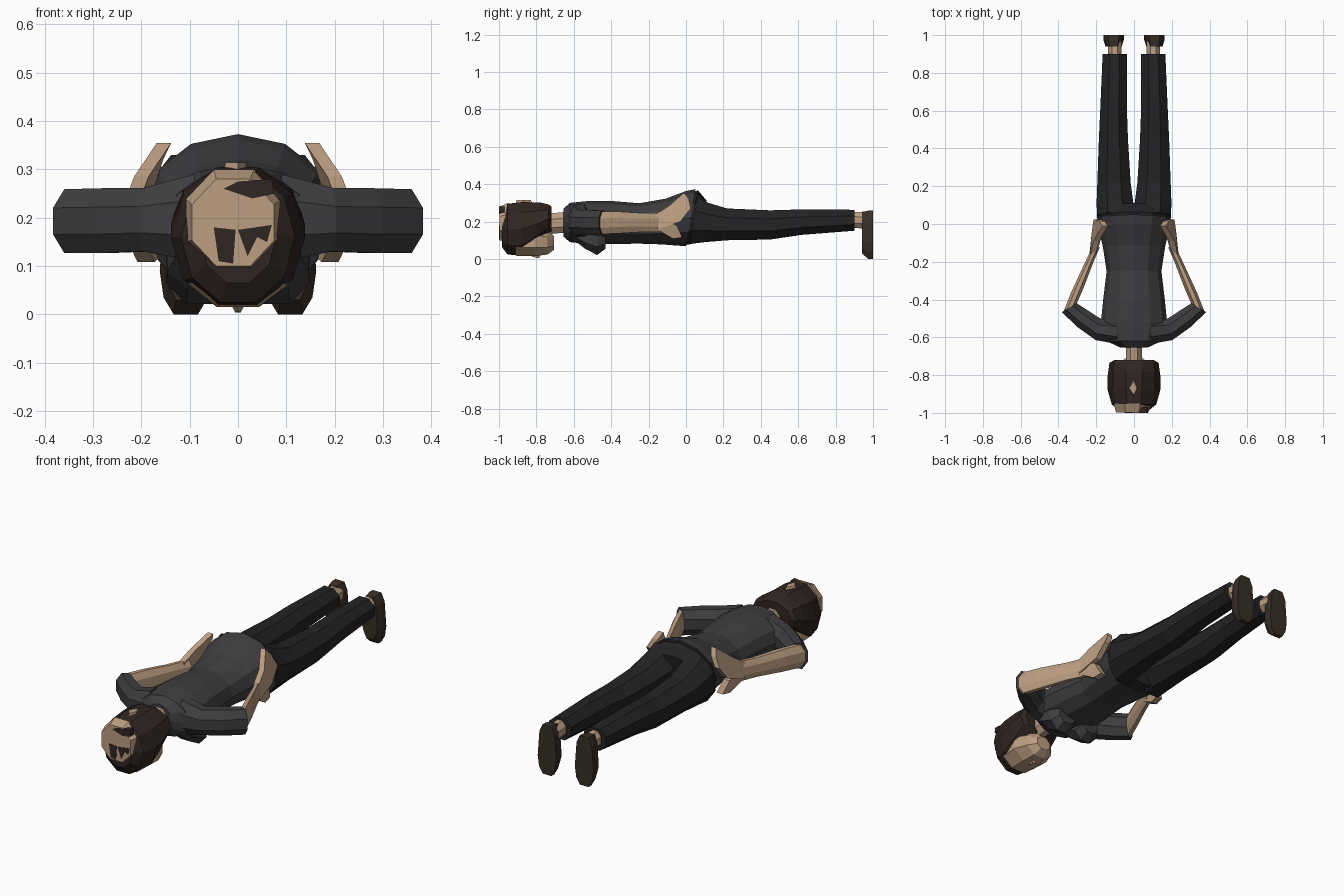
import bpy, bmesh
from math import cos, sin, pi
from mathutils import Vector


def material(name, rgb):
    m = bpy.data.materials.new(name)
    m.diffuse_color = (*rgb, 1)
    return m


SKIN = material("skin", (0.50, 0.34, 0.22))
HAIR = material("hair", (0.030, 0.019, 0.016))
SHIRT = material("shirt_grey", (0.048, 0.048, 0.052))
PANTS = material("trouser_black", (0.017, 0.017, 0.019))
SHOE = material("shoe_brown", (0.040, 0.028, 0.020))


def finish(name, bm, mat):
    bmesh.ops.recalc_face_normals(bm, faces=bm.faces[:])
    me = bpy.data.meshes.new(name)
    bm.to_mesh(me)
    bm.free()
    me.materials.append(mat)
    ob = bpy.data.objects.new(name, me)
    bpy.context.collection.objects.link(ob)
    return ob


def bridge(bm, rings):
    n = len(rings[0])
    rv = [[bm.verts.new(p) for p in r] for r in rings]
    for a, b in zip(rv, rv[1:]):
        for i in range(n):
            j = (i + 1) % n
            bm.faces.new((a[i], a[j], b[j], b[i]))
    bm.faces.new(rv[0])
    bm.faces.new(rv[-1])


def build(name, rings, mat, pair=False):
    bm = bmesh.new()
    for s in ((1, -1) if pair else (1,)):
        bridge(bm, [[(s * p[0], p[1], p[2]) for p in r] for r in rings])
    return finish(name, bm, mat)


def section(x, y, z, rx, rz, yaw=0, skew=0, n=8, flat=True):
    """Ring across the y axis; skew leans its top toward +y, yaw turns it about z."""
    off, k = (pi / n, 1 / cos(pi / n)) if flat else (0, 1)
    ring = []
    for i in range(n):
        c, s = k * cos(off + 2 * pi * i / n), k * sin(off + 2 * pi * i / n)
        ring.append((x + rx * c * cos(yaw), y + rx * c * sin(yaw) + skew * s, z + rz * s))
    return ring


def loft(name, secs, mat, pair=False, n=8, flat=True):
    return build(name, [section(*s, n=n, flat=flat) for s in secs], mat, pair)


# Shirt body, face down, hem leaning up over the seat
loft("shirt_body", [
    (0, -0.655, 0.195, 0.07, 0.075),
    (0, -0.62, 0.195, 0.145, 0.105),
    (0, -0.52, 0.195, 0.175, 0.115),
    (0, -0.40, 0.195, 0.163, 0.115),
    (0, -0.25, 0.190, 0.145, 0.108),
    (0, -0.12, 0.200, 0.165, 0.122, 0, 0.01),
    (0, -0.02, 0.217, 0.188, 0.146, 0, 0.02),
    (0, 0.025, 0.221, 0.195, 0.152, 0, 0.025),
], SHIRT, n=12, flat=False)

# Bust
loft("shirt_bust", [
    (0.07, -0.61, 0.14, 0.055, 0.03),
    (0.075, -0.54, 0.11, 0.072, 0.055),
    (0.078, -0.475, 0.095, 0.070, 0.074),
    (0.075, -0.43, 0.10, 0.050, 0.045),
], SHIRT, pair=True)

# Sleeves
loft("sleeves", [
    (0.09, -0.57, 0.200, 0.065, 0.090, -1.57),
    (0.19, -0.558, 0.196, 0.058, 0.066, -1.35),
    (0.27, -0.503, 0.194, 0.052, 0.067, -1.0),
    (0.343, -0.443, 0.193, 0.046, 0.066, -0.53),
], SHIRT, pair=True)

# Forearms
loft("forearms", [
    (0.338, -0.442, 0.193, 0.040, 0.060, -0.53),
    (0.300, -0.350, 0.195, 0.037, 0.058, -0.40),
    (0.245, -0.220, 0.195, 0.030, 0.050, -0.40),
    (0.205, -0.130, 0.195, 0.025, 0.052, -0.30),
], SKIN, pair=True)


# Hands on hips: flat outlines given thickness
def plate(name, pts, t):
    inner = [(x - t, y, z) for x, y, z in pts]
    return build(name, [pts, inner], SKIN, pair=True)


plate("hands", [(0.235, -0.15, 0.16), (0.232, -0.16, 0.24), (0.215, -0.09, 0.285),
                (0.168, -0.01, 0.355), (0.185, 0.015, 0.32), (0.214, 0.025, 0.27),
                (0.222, -0.03, 0.20)], 0.030)
plate("thumbs", [(0.230, -0.15, 0.155), (0.232, -0.13, 0.21), (0.218, -0.05, 0.18),
                 (0.200, -0.02, 0.115), (0.208, -0.07, 0.108)], 0.035)

# Trousers: hip block and legs
loft("trouser_hips", [
    (0, -0.01, 0.215, 0.184, 0.143, 0, 0.03),
    (0, 0.03, 0.220, 0.194, 0.146, 0, 0.035),
    (0, 0.09, 0.200, 0.192, 0.112, 0, 0.02),
], PANTS, n=12, flat=False)
loft("trouser_legs", [
    (0.098, 0.04, 0.205, 0.097, 0.125, 0, 0.02),
    (0.101, 0.11, 0.195, 0.097, 0.105, 0, 0.01),
    (0.106, 0.22, 0.185, 0.088, 0.085),
    (0.109, 0.45, 0.182, 0.077, 0.078),
    (0.108, 0.62, 0.197, 0.070, 0.068),
    (0.102, 0.90, 0.207, 0.064, 0.056),
], PANTS, pair=True)

# Ankles and shoes, toes pointing down
loft("ankles", [
    (0.102, 0.88, 0.21, 0.034, 0.042),
    (0.102, 0.965, 0.205, 0.036, 0.044),
], SKIN, pair=True)


def shoe_ring(y, k, lo, hi):
    half = [(0.025, lo), (0.046, lo + 0.035), (0.054, 0.09), (0.044, hi - 0.04), (0.026, hi)]
    return ([(0.108 + k * w, y, z) for w, z in half] +
            [(0.108 - k * w, y, z) for w, z in reversed(half)])


build("shoes", [shoe_ring(1.0, 1.0, 0.0, 0.258), shoe_ring(0.975, 1.0, 0.0, 0.258),
                shoe_ring(0.94, 0.80, 0.10 - 0.07, 0.252)], SHOE, pair=True)

# Neck
loft("neck", [
    (0, -0.63, 0.195, 0.055, 0.060),
    (0, -0.66, 0.195, 0.042, 0.055),
    (0, -0.76, 0.185, 0.044, 0.055),
], SKIN)

# Face below the hair, crown showing through it
loft("face", [
    (0, -0.955, 0.10, 0.070, 0.060),
    (0, -0.90, 0.095, 0.100, 0.080),
    (0, -0.81, 0.095, 0.105, 0.080),
    (0, -0.74, 0.090, 0.078, 0.066),
    (0, -0.705, 0.085, 0.040, 0.035),
], SKIN)
build("nose", [[(-0.018, -0.775, 0.03), (0.018, -0.775, 0.03), (0, -0.87, 0.03)],
               [(-0.006, -0.785, 0.004), (0.006, -0.785, 0.004), (0, -0.80, 0.006)]], SKIN)
loft("crown_skin", [
    (-0.008, -0.95, 0.195, 0.100, 0.105),
    (-0.010, -0.998, 0.190, 0.085, 0.090),
], SKIN)
build("hair_parting", [[(-0.03, -0.87, 0.30), (0, -0.91, 0.30), (0.02, -0.87, 0.30), (0, -0.82, 0.30)],
                       [(-0.025, -0.87, 0.314), (0, -0.905, 0.314), (0.015, -0.87, 0.314), (0, -0.83, 0.314)]], SKIN)

# Hair cap, open around the face
loft("hair", [
    (0, -0.985, 0.165, 0.080, 0.105),
    (0, -0.955, 0.160, 0.118, 0.142),
    (0, -0.88, 0.160, 0.139, 0.151),
    (0, -0.80, 0.185, 0.139, 0.124, 0, 0.02),
    (0, -0.735, 0.215, 0.130, 0.080),
    (0, -0.72, 0.215, 0.105, 0.070),
], HAIR, n=10, flat=False)


# Dark locks lying over the crown
def lock(name, pts):
    return build(name, [[(x, -0.97, z) for x, z in pts], [(x, -1.0, z) for x, z in pts]], HAIR)


lock("lock_left", [(-0.05, 0.18), (-0.005, 0.175), (-0.01, 0.105), (-0.04, 0.11)])
lock("lock_right", [(0.0, 0.175), (0.07, 0.185), (0.06, 0.15), (0.04, 0.16), (0.02, 0.12)])
lock("lock_top", [(-0.03, 0.26), (0.0, 0.275), (0.07, 0.28), (0.075, 0.25), (0.03, 0.24)])
